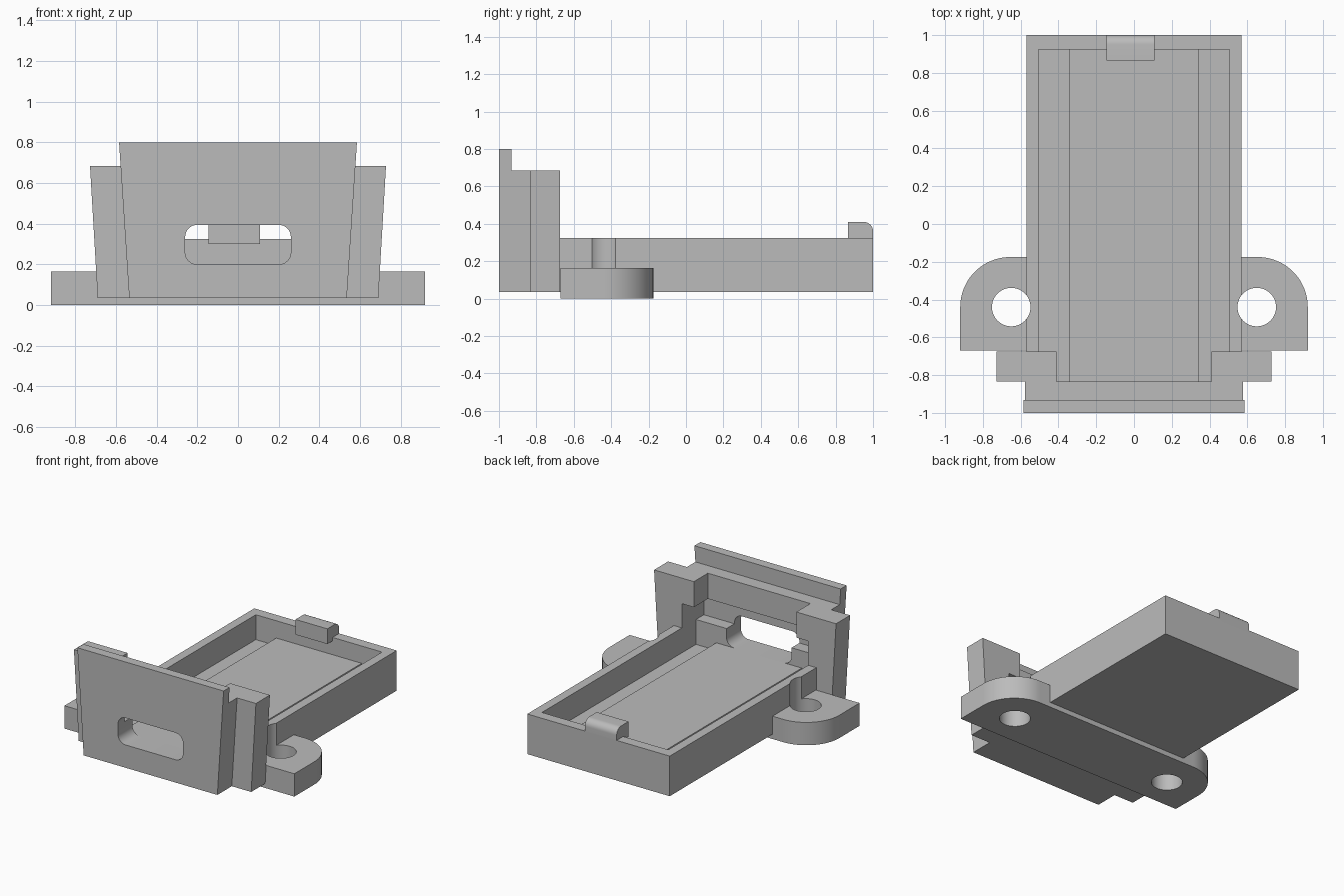
import bpy, bmesh, math

if "Cube" in bpy.data.objects:
    bpy.data.objects.remove(bpy.data.objects["Cube"], do_unlink=True)

grey = bpy.data.materials.new("plain grey")
grey.use_nodes = True
COLOUR = (0.5, 0.5, 0.5, 1)
grey.diffuse_color = COLOUR
grey.node_tree.nodes["Principled BSDF"].inputs["Base Color"].default_value = COLOUR


def loft(name, start, end):
    """Solid between two matching outlines."""
    bm = bmesh.new()
    a = [bm.verts.new(p) for p in start]
    b = [bm.verts.new(p) for p in end]
    bm.faces.new(a)
    bm.faces.new(b[::-1])
    for i in range(len(a)):
        j = (i + 1) % len(a)
        bm.faces.new((a[j], a[i], b[i], b[j]))
    bmesh.ops.recalc_face_normals(bm, faces=bm.faces)
    mesh = bpy.data.meshes.new(name)
    bm.to_mesh(mesh)
    bm.free()
    mesh.materials.append(grey)
    obj = bpy.data.objects.new(name, mesh)
    bpy.context.collection.objects.link(obj)
    return obj


def upright(name, outline, z0, z1):
    return loft(name, [(x, y, z0) for x, y in outline], [(x, y, z1) for x, y in outline])


def sideways(name, profile, half, cx=0):
    """Side profile (y, z) extruded across x; half gives the half width at z."""
    return loft(name, [(cx - half(z), y, z) for y, z in profile],
                [(cx + half(z), y, z) for y, z in profile])


def block(name, hx, y0, y1, z0, z1):
    return upright(name, [(-hx, y0), (hx, y0), (hx, y1), (-hx, y1)], z0, z1)


def arc(cx, cy, r, a0, a1, n):
    angles = [math.radians(a0 + (a1 - a0) * i / n) for i in range(n + 1)]
    return [(cx + r * math.cos(t), cy + r * math.sin(t)) for t in angles]


def cut(obj, cutters):
    for c in cutters:
        m = obj.modifiers.new("cut", 'BOOLEAN')
        m.operation, m.solver, m.object = 'DIFFERENCE', 'EXACT', c
        bpy.context.view_layer.objects.active = obj
        bpy.ops.object.modifier_apply(modifier=m.name)


BASE, RIM, SHOULDER = 0.035, 0.325, 0.685
WALL_Y, WING_Y = -0.835, -0.675

# Cutters
cavity = block("cavity_cutter", 0.505, -0.9, 0.925, 0.145, 0.5)
gap = block("gap_cutter", 0.41, -0.9, -0.6, 0.3, 1)
recess = block("recess_cutter", 0.505, -0.925, -0.8, RIM, 0.5)
holes = [upright("hole_cutter", arc(s * 0.65, -0.44, 0.102, 0, 352.5, 47), -0.1, 0.6)
         for s in (-1, 1)]
slot_outline = []
for k, (cx, cz) in enumerate([(0.2, 0.335), (-0.2, 0.335), (-0.2, 0.26), (0.2, 0.26)]):
    slot_outline += arc(cx, cz, 0.06, 90 * k, 90 * k + 90, 8)
slot = loft("slot_cutter", [(x, -1.1, z) for x, z in slot_outline],
            [(x, -0.7, z) for x, z in slot_outline])

# Open tray with a raised floor strip
tray = block("tray", 0.57, WALL_Y, 1, BASE, RIM)
cut(tray, [cavity] + holes)
platform = block("floor_platform", 0.342, WALL_Y, 0.925, 0.1, 0.2)

# Mounting plate with rounded ears
right_ear = arc(0.655, -0.44, 0.265, 0, 90, 20)
left_ear = [(-x, y) for x, y in reversed(right_ear)]
ears = upright("mounting_ears", [(-0.92, -0.67), (0.92, -0.67)] + right_ear + left_ear, 0, 0.165)
cut(ears, [cavity] + holes)

# Tapered front plate, stepped at the top
front = sideways("front_plate",
                 [(-1, BASE), (WALL_Y, BASE), (WALL_Y, SHOULDER), (-0.932, SHOULDER),
                  (-0.932, 0.8), (-1, 0.8)],
                 lambda z: 0.535 + 0.05 * (z - BASE) / 0.765)
cut(front, [recess, slot])

# Side wings behind the front plate
wings = sideways("side_wings",
                 [(WALL_Y, BASE), (WING_Y, BASE), (WING_Y, SHOULDER), (WALL_Y, SHOULDER)],
                 lambda z: 0.69 + 0.038 * (z - BASE) / 0.65)
cut(wings, [cavity, gap])

# Rounded clip on the back rim
clip = sideways("rear_clip",
                [(0.865, 0.3), (1, 0.3)] + arc(0.95, 0.36, 0.05, 0, 90, 8) + [(0.865, 0.41)],
                lambda z: 0.127, -0.018)

for c in [cavity, gap, recess, slot] + holes:
    bpy.data.objects.remove(c, do_unlink=True)

for obj in (tray, platform, ears, front, wings, clip):
    bpy.ops.object.select_all(action='DESELECT')
    obj.select_set(True)
    bpy.context.view_layer.objects.active = obj
    bpy.ops.object.shade_smooth_by_angle(angle=math.radians(30))
